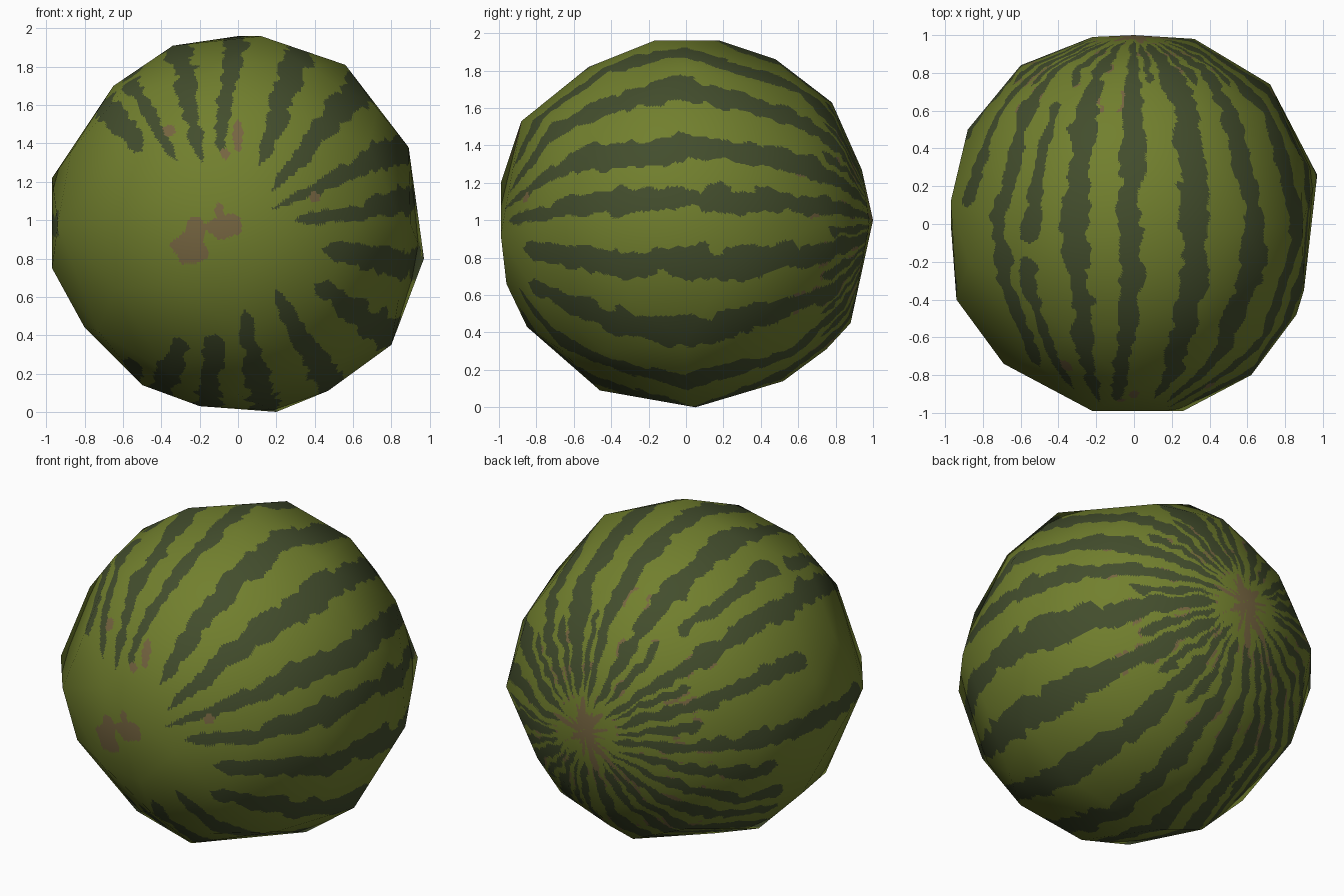
import bpy, bmesh, math
from mathutils import Vector, noise

if "Cube" in bpy.data.objects:
    bpy.data.objects.remove(bpy.data.objects["Cube"])

RX, RY, RZ = 0.97, 1.0, 0.98      # half sizes of the fruit


def material(name, color):
    m = bpy.data.materials.new(name)
    m.diffuse_color = (*color, 1)
    m.use_nodes = True
    m.node_tree.nodes["Principled BSDF"].inputs["Base Color"].default_value = m.diffuse_color
    return m


# Stripes: angle about the y axis, angle at the front end, half width, y range
STRIPES = [
    (91, 106, 3.8, -.93, .98), (70, 70, 4.9, -.93, .97), (48, 45, 4.6, -.96, .97),
    (25, 25, 4.2, -.97, .98), (8, 3, 4.0, -.95, .98), (-13, -19, 5.2, -.87, .97),
    (-36, -38, 4.8, -.84, .97), (-60, -61, 4.6, -.90, .98), (-82, -88, 4.2, -.88, .97),
    (-100, -103, 4.2, -.78, .98), (-115, -118, 4.0, -.69, .97), (109, 122, 4.2, -.92, .98),
    (128, 137, 2.6, -.87, -.18), (125, 125, 2.7, -.1, .66), (139, 150, 4.0, -.75, .98),
    (158, 158, 3.6, .1, .97), (180, 180, 3.6, -.35, .98), (195, 195, 3.0, .35, .97),
    (209, 209, 3.4, .2, .98), (222, 222, 3.2, .1, .97), (234, 234, 3.4, -.3, .98),
]
# Short thin streaks between the stripes at the back
STRIPES += [(a, a, 2.6, .75, .97) for a in (36, 59, 81, -3, -25, -48, -71, 122, 148, 169)]

# Brown patches on the front: x, z from the middle, half sizes
PATCHES = [(-.26, -.13, .10, .08), (-.23, -.05, .05, .08), (-.07, -.02, .10, .07), (-.10, .07, .025, .05),
           (0, .45, .025, .07), (-.07, .37, .03, .03), (-.38, .51, .03, .03), (.43, .15, .03, .03)]


def color_index(d):
    """0 light rind, 1 dark stripe, 2 brown scar, for a direction d from the centre."""
    phi = math.degrees(math.atan2(d.z, d.x))
    r = math.hypot(d.x, d.z)
    rough = noise.noise(d * 7)
    fine = noise.noise(d * 14 + Vector((5, 2, 7)))
    # brown scar at the stem end, with ragged rays
    if d.y > 0:
        ray = noise.noise(Vector((d.x / (r + .01) * 5, d.z / (r + .01) * 5, 3)))
        if r < .13 + .20 * ray + .05 * fine:
            return 2
    # brown patches at the blossom end
    else:
        for px, pz, sx, sz in PATCHES:
            if math.hypot((d.x - px) / sx, (d.z - pz) / sz) < 1 + .3 * rough + .3 * fine:
                return 2
    bend = max(0, -d.y) ** 4
    wob = 1.6 * noise.noise(d * 5 + Vector((1, 8, 3))) + 1.6 * fine
    wob *= 1 + 1.2 * max(0, d.y) ** 3
    fleck = noise.noise(d * 9 + Vector((4, 4, 9))) > .33
    result = 0
    for mid, front, half, y0, y1 in STRIPES:
        a = mid + (front - mid) * bend + wob
        diff = abs((phi - a + 180) % 360 - 180)
        w = half * (1 + .35 * rough + .35 * noise.noise(d * 16))
        w *= max(0, min(1, (d.y - y0) / .03 + .4, (y1 - d.y) / .02 + .4))
        if diff < w:
            return 1
        # small brown flecks beside the stripes near the stem end
        if fleck and d.y > .6 and 0 < w and diff < w + 1.5:
            result = 2
    return result


# Coarse faceted rind: the three outlines, then evenly spread points between them
FRONT = [(-.34, 1.91), (.12, 1.96), (.56, 1.81), (.89, 1.38), (.8, .35), (.47, .11),
         (-.2, .03), (-.5, .14), (-.8, .44), (-.97, .75), (-.65, 1.7)]
RIGHT = [(.18, 1.96), (.48, 1.86), (.78, 1.63), (.94, 1.27), (1, 1), (.88, .45), (.75, .31), (.52, .14),
         (-.46, .09), (-.85, .43), (-.96, .66), (-.88, 1.53), (-.52, 1.82)]
TOP = [(-.22, .99), (.32, .98), (.72, .74), (.9, -.35), (.86, -.48), (.62, -.8),
       (-.69, -.74), (-.94, -.4), (-.88, .5), (-.6, .84)]
pts = [Vector(p) for p in ((.97, .26, -.18), (-.97, .12, .24), (.2, .05, -.98),
                           (.26, -.99, -.06), (-.22, -.99, .22), (.12, -.17, .98))]
pts += [Vector((x, 0, z - RZ)) for x, z in FRONT]
pts += [Vector((0, y, z - RZ)) for y, z in RIGHT]
pts += [Vector((x, y, 0)) for x, y in TOP]
N = 400
for i in range(N):
    y = 1 - 2 * (i + .5) / N
    s, t = math.sqrt(1 - y * y), i * math.pi * (3 - math.sqrt(5))
    p = Vector((RX * s * math.cos(t), RY * y, RZ * s * math.sin(t)))
    if min((p - q).length for q in pts) > .34:
        pts.append(p)
bm = bmesh.new()
for p in pts:
    bm.verts.new([max(-m, min(m, c)) for c, m in zip(p, (RX, RY, RZ))])
hull = bmesh.ops.convex_hull(bm, input=bm.verts[:])
bmesh.ops.delete(bm, geom=[v for v in bm.verts if not v.link_faces], context='VERTS')

# Fine flat subdivision, so that stripes can be coloured face by face
cuts = min(31, int(math.sqrt(240000 / len(bm.faces))) - 1)
bmesh.ops.subdivide_edges(bm, edges=bm.edges[:], cuts=cuts, use_grid_fill=True)
bmesh.ops.recalc_face_normals(bm, faces=bm.faces[:])
for f in bm.faces:
    c = f.calc_center_median()
    f.material_index = color_index(Vector((c.x / RX, c.y / RY, c.z / RZ)).normalized())
    f.smooth = True
normals = [Vector((v.co.x / RX, v.co.y / RY, v.co.z / RZ)).normalized() for v in bm.verts]
bmesh.ops.translate(bm, verts=bm.verts[:], vec=(0, 0, RZ))

mesh = bpy.data.meshes.new("melon_rind")
bm.to_mesh(mesh)
bm.free()
mesh.materials.append(material("light green rind", (.166, .213, .027)))
mesh.materials.append(material("dark green stripe", (.056, .075, .026)))
mesh.materials.append(material("brown scar", (.18, .130, .052)))
# Round shading over the coarse outline
mesh.normals_split_custom_set_from_vertices(normals)
bpy.context.collection.objects.link(bpy.data.objects.new("melon_rind", mesh))
